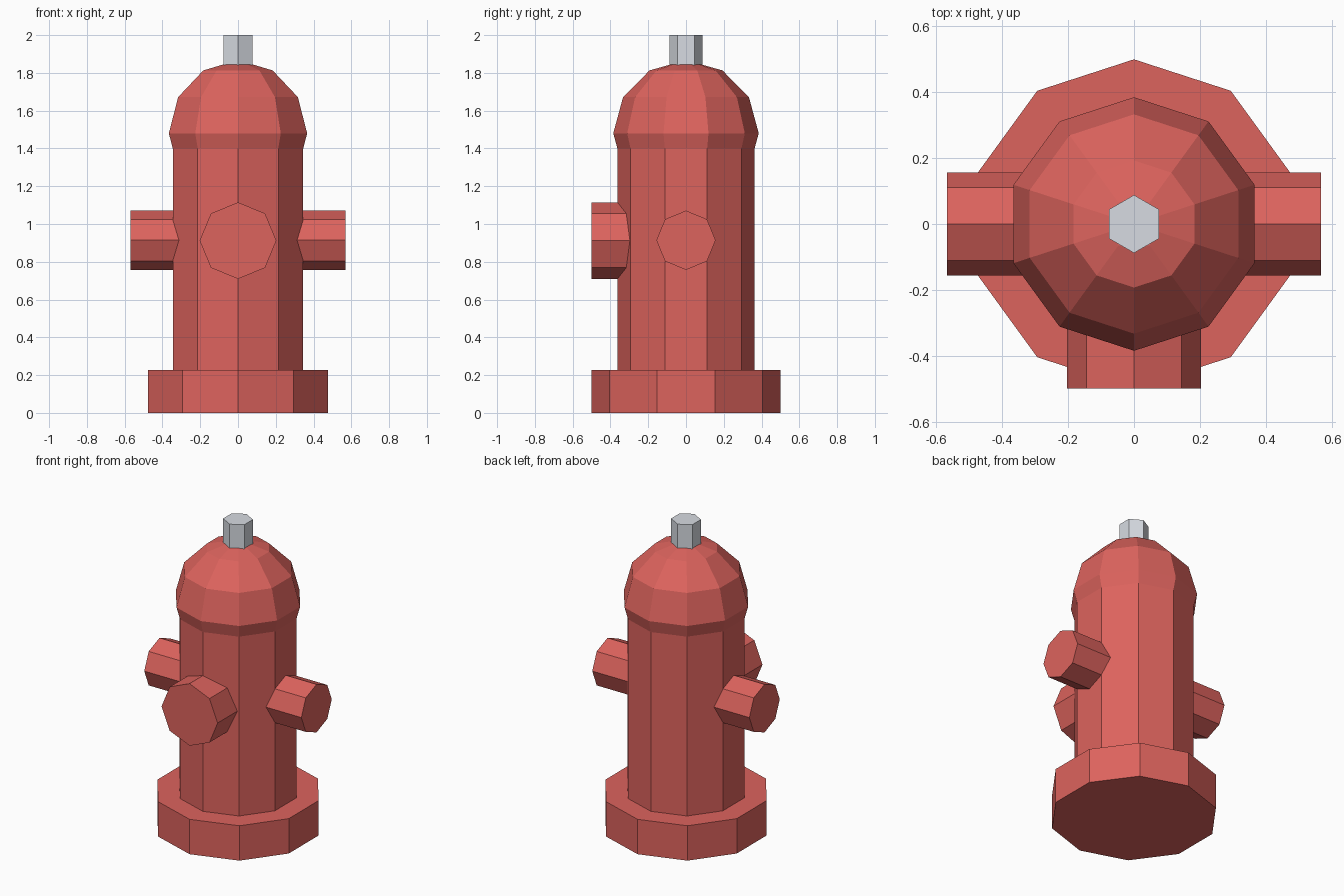
import bpy, bmesh
from math import sin, cos, pi
from mathutils import Matrix

if "Cube" in bpy.data.objects:
    bpy.data.objects.remove(bpy.data.objects["Cube"], do_unlink=True)


def make_material(name, colour):
    mat = bpy.data.materials.new(name)
    mat.use_nodes = True
    mat.diffuse_color = colour
    mat.node_tree.nodes["Principled BSDF"].inputs["Base Color"].default_value = colour
    return mat


red = make_material("hydrant red", (0.72, 0.125, 0.11, 1))
grey = make_material("steel grey", (0.68, 0.71, 0.76, 1))


def lathe(name, profile, sides, mat, matrix=Matrix()):
    """Faceted solid from (radius, height) pairs, with a corner facing -y."""
    bm = bmesh.new()
    angles = [2 * pi * i / sides - pi / 2 for i in range(sides)]
    rings = [[bm.verts.new((r * cos(a), r * sin(a), z)) for a in angles]
             for r, z in profile]
    for low, high in zip(rings, rings[1:]):
        for i in range(sides):
            j = (i + 1) % sides
            bm.faces.new((low[i], low[j], high[j], high[i]))
    bm.faces.new(rings[0][::-1])
    bm.faces.new(rings[-1])
    bm.transform(matrix)
    bmesh.ops.recalc_face_normals(bm, faces=bm.faces)
    mesh = bpy.data.meshes.new(name)
    bm.to_mesh(mesh)
    bm.free()
    mesh.materials.append(mat)
    obj = bpy.data.objects.new(name, mesh)
    bpy.context.collection.objects.link(obj)
    return obj


# Ten-sided base, barrel and domed bonnet
lathe("base_flange", [(0.5, 0), (0.5, 0.228)], 10, red)
lathe("barrel_and_bonnet",
      [(0.363, 0.228), (0.363, 1.4), (0.385, 1.48), (0.333, 1.672),
       (0.193, 1.813), (0.08, 1.845)], 10, red)

# Hexagonal operating nut
lathe("top_nut", [(0.088, 1.835), (0.088, 2.0)], 6, grey)

# Eight-sided outlets: one at the front, one on each side
front_turn = Matrix.Translation((0, 0, 0.912)) @ Matrix.Rotation(pi / 2, 4, "X")
lathe("front_outlet", [(0.203, 0.2), (0.203, 0.5)], 8, red, front_turn)
for name, side in (("left_outlet", 1), ("right_outlet", -1)):
    turn = Matrix.Translation((0, 0, 0.914)) @ Matrix.Rotation(side * pi / 2, 4, "Y")
    lathe(name, [(0.157, 0.2), (0.157, 0.568)], 8, red, turn)
